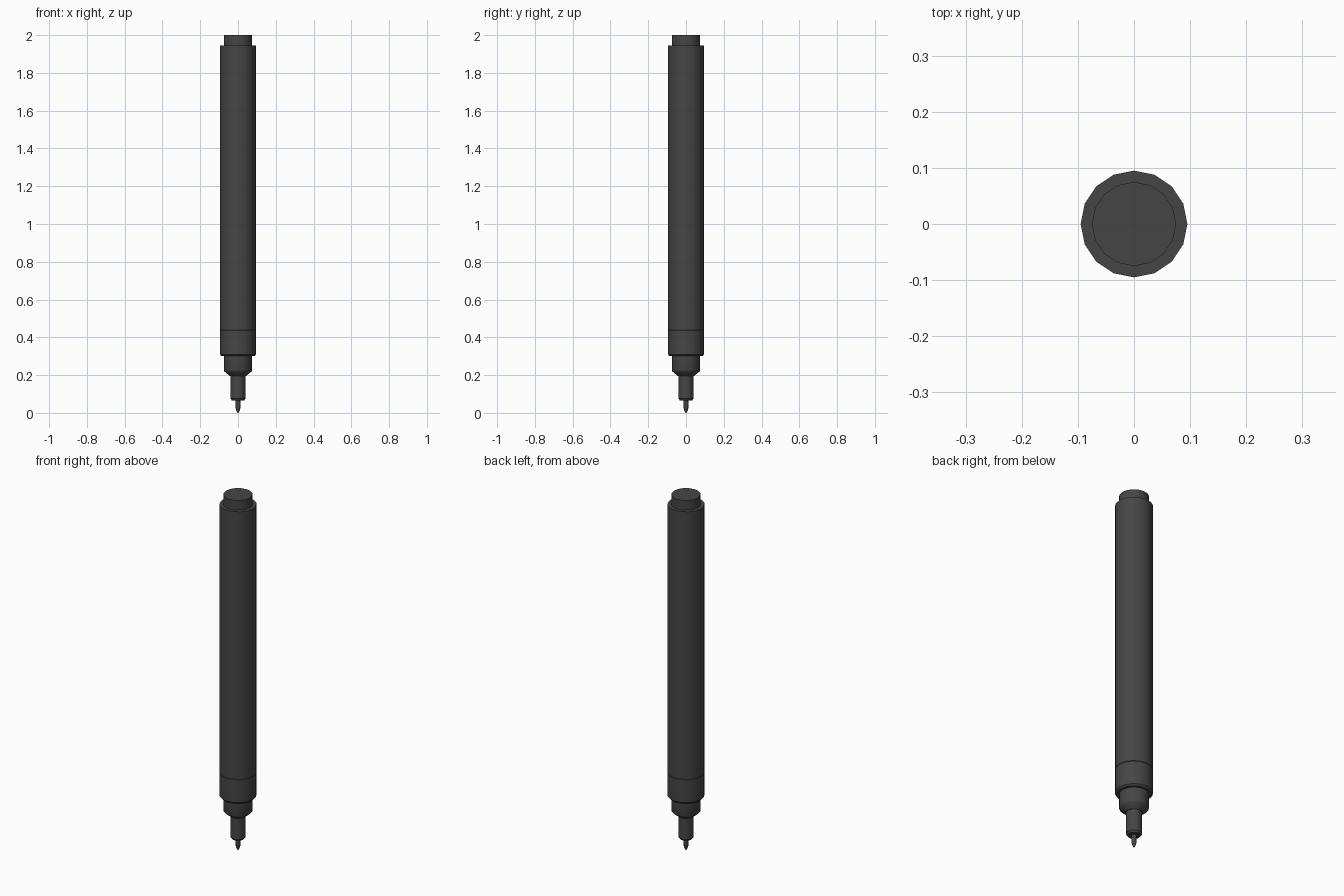
import bpy, bmesh, math

if "Cube" in bpy.data.objects:
    bpy.data.objects.remove(bpy.data.objects["Cube"])

SIDES = 16

charcoal = bpy.data.materials.new("charcoal_plastic")
charcoal.diffuse_color = (0.06, 0.06, 0.06, 1)
charcoal.use_nodes = True
charcoal.node_tree.nodes["Principled BSDF"].inputs["Base Color"].default_value = charcoal.diffuse_color


def turned(name, profile):
    """Closed lathe part from (radius, z) points, listed bottom to top."""
    bm = bmesh.new()
    rings = []
    for r, z in profile:
        rings.append([bm.verts.new((r * math.cos(2 * math.pi * i / SIDES),
                                    r * math.sin(2 * math.pi * i / SIDES), z))
                      for i in range(SIDES)])
    for a, b in zip(rings, rings[1:]):
        for i in range(SIDES):
            j = (i + 1) % SIDES
            bm.faces.new((a[i], a[j], b[j], b[i]))
    bm.faces.new(rings[0][::-1])
    bm.faces.new(rings[-1])
    me = bpy.data.meshes.new(name)
    bm.to_mesh(me)
    bm.free()
    me.materials.append(charcoal)
    ob = bpy.data.objects.new(name, me)
    bpy.context.collection.objects.link(ob)
    bpy.ops.object.select_all(action='DESELECT')
    ob.select_set(True)
    bpy.context.view_layer.objects.active = ob
    bpy.ops.object.shade_smooth_by_angle(angle=math.radians(30))
    return ob


# Long barrel and the plug in its rear end
turned("barrel", [(0.095, 0.44), (0.095, 1.945)])
turned("end_plug", [(0.075, 1.94), (0.075, 2.0)])

# Collar below the barrel seam, chamfered at its lower edge
turned("collar", [(0.087, 0.30), (0.095, 0.309), (0.095, 0.437), (0.092, 0.44)])

# Stepped nose tapering into the sleeve
turned("nose", [(0.042, 0.195), (0.073, 0.22), (0.075, 0.225), (0.075, 0.305)])
turned("sleeve", [(0.033, 0.066), (0.040, 0.076), (0.040, 0.20)])

# Fine writing tip
turned("nib", [(0.003, 0.0), (0.008, 0.009), (0.013, 0.028), (0.013, 0.07)])
